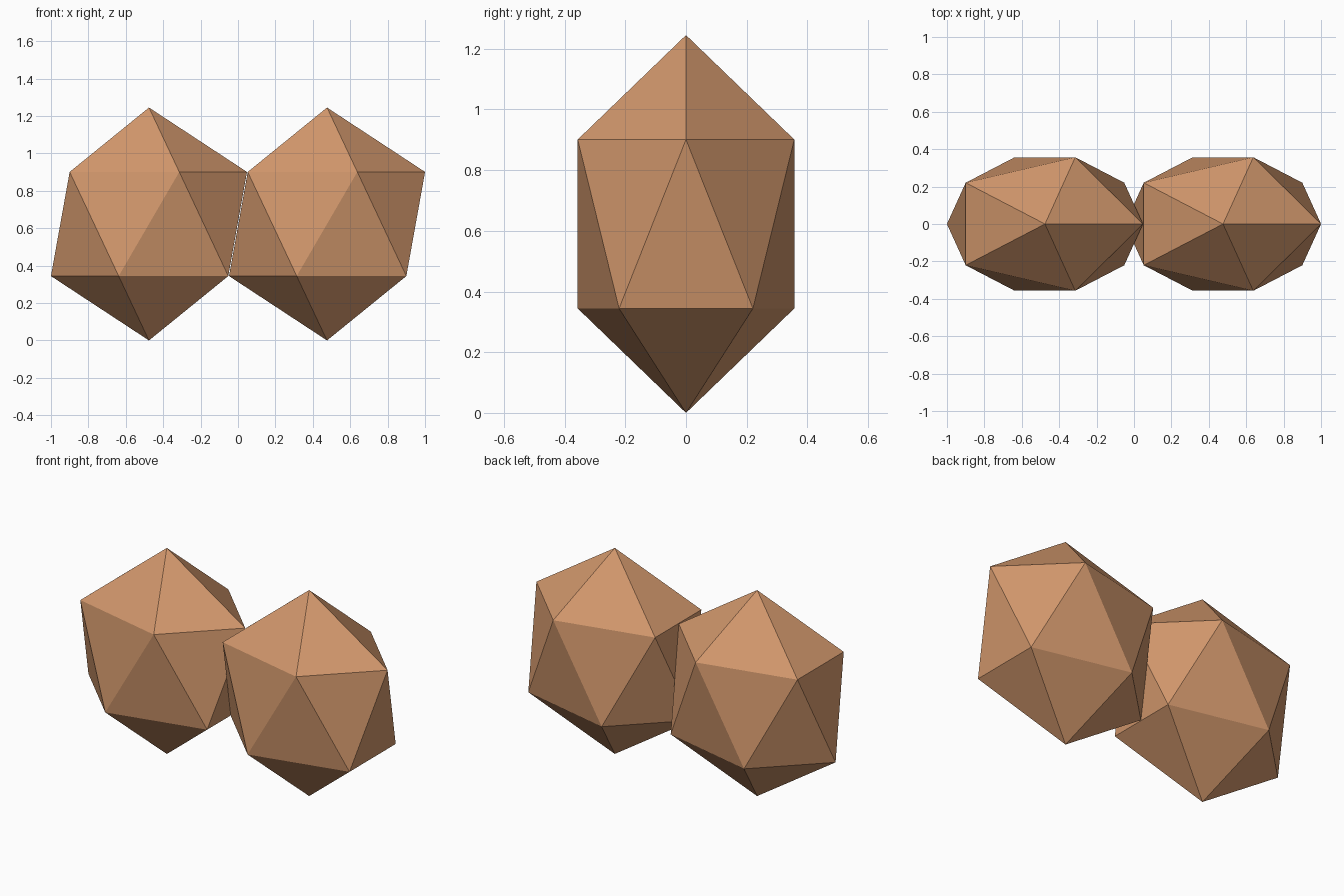
import bpy

if "Cube" in bpy.data.objects:
    bpy.data.objects.remove(bpy.data.objects["Cube"])

HALF = (0.586, 0.4195, 0.6225)   # half sizes of each stretched icosahedron
OFFSET = 0.476                   # distance of each centre from x = 0

tan = bpy.data.materials.new("tan")
tan.diffuse_color = (0.64, 0.31, 0.15, 1)
tan.use_nodes = True
tan.node_tree.nodes["Principled BSDF"].inputs["Base Color"].default_value = tan.diffuse_color


def faceted_gem(name, x):
    bpy.ops.mesh.primitive_ico_sphere_add(subdivisions=1, radius=1, location=(x, 0, HALF[2]))
    gem = bpy.context.object
    gem.name = name
    gem.scale = HALF
    bpy.ops.object.transform_apply(location=False, rotation=False, scale=True)
    gem.data.materials.append(tan)
    return gem


# Two identical twenty-sided lumps side by side
for name, side in (("left_lump", -1), ("right_lump", 1)):
    faceted_gem(name, side * OFFSET)
